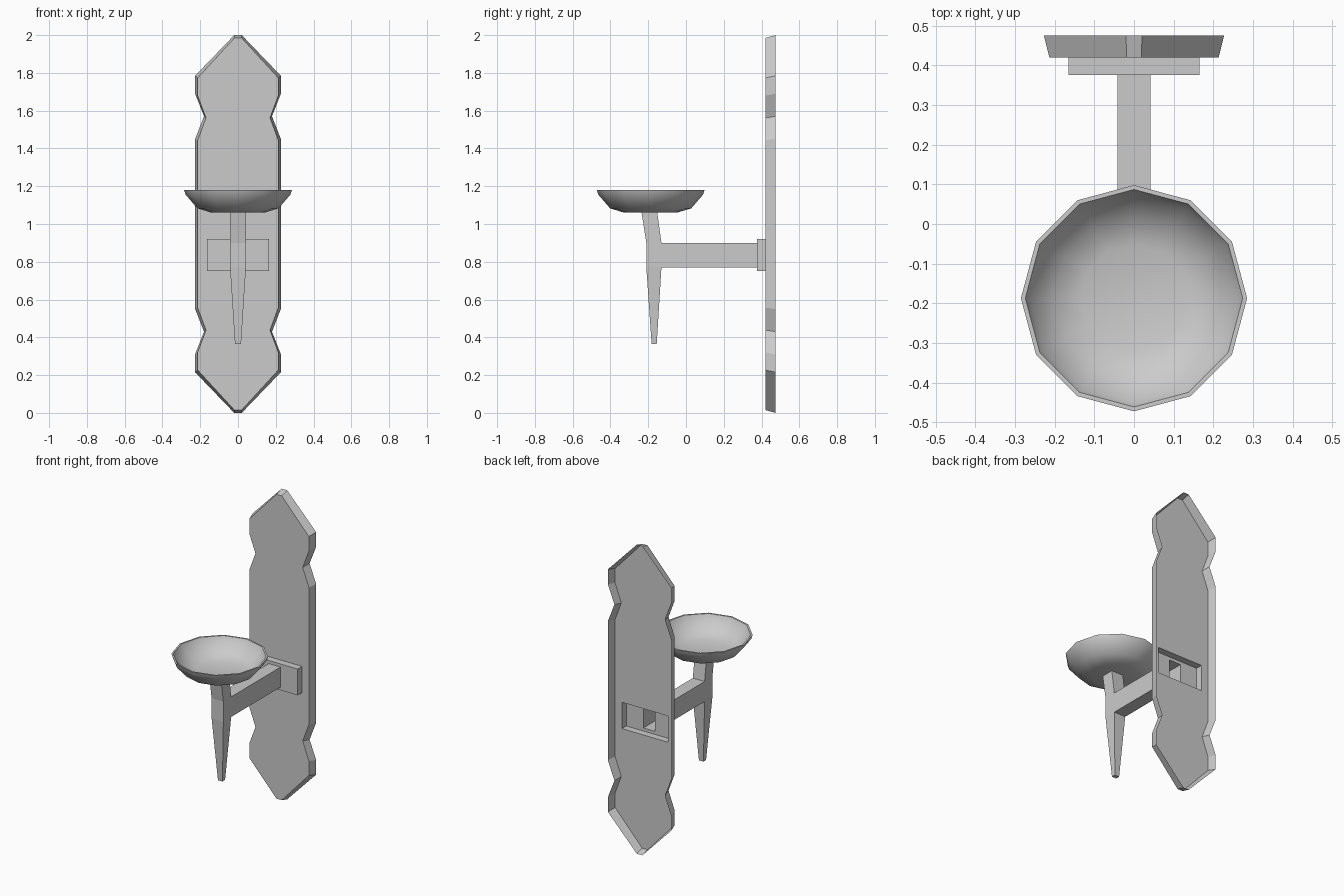
import bpy, bmesh, math

cube = bpy.data.objects.get("Cube")
if cube:
    bpy.data.objects.remove(cube, do_unlink=True)

metal = bpy.data.materials.new("grey_metal")
metal.use_nodes = True
metal.diffuse_color = (0.6, 0.6, 0.6, 1)
metal.node_tree.nodes["Principled BSDF"].inputs["Base Color"].default_value = (0.6, 0.6, 0.6, 1)


def finish(name, bm):
    mesh = bpy.data.meshes.new(name)
    bm.to_mesh(mesh)
    bm.free()
    mesh.materials.append(metal)
    obj = bpy.data.objects.new(name, mesh)
    bpy.context.collection.objects.link(obj)
    return obj


def skin(loops, cap_start=False, cap_end=False, skip=()):
    """Join matching rings of points with quads; skip holds (ring, side) gaps."""
    bm = bmesh.new()
    rings = [[bm.verts.new(p) for p in loop] for loop in loops]
    n = len(rings[0])
    for k, (a, b) in enumerate(zip(rings, rings[1:])):
        for i in range(n):
            j = (i + 1) % n
            if (k, i) not in skip:
                bm.faces.new((a[i], a[j], b[j], b[i]))
    if cap_start:
        bm.faces.new(rings[0][::-1])
    if cap_end:
        bm.faces.new(rings[-1])
    return bm, rings


def upright_rect(w, z0, z1, y):
    return [(-w, y, z0), (w, y, z0), (w, y, z1), (-w, y, z1)]


def level_rect(w, y0, y1, z):
    return [(-w, y0, z), (w, y0, z), (w, y1, z), (-w, y1, z)]


BACK, FRONT, BASE_FRONT = 0.475, 0.42, 0.375
base_rect = (0.165, 0.75, 0.92)
arm_rect = (0.042, 0.77, 0.90)

# Wall plate: flared, open-backed shell with an opening behind the bracket
quarter = [(0.227, 0.45), (0.18, 0.57), (0.227, 0.69), (0.227, 0.785), (0.02, 1.0)]
right_side = [(x, -z) for x, z in reversed(quarter)] + quarter
outline = right_side + [(-x, z) for x, z in reversed(right_side)]
bm, rings = skin([[(x, BACK, 1 + z) for x, z in outline],
                  [(x * 0.94, FRONT, 1 + z * 0.985) for x, z in outline]])
hole = [bm.verts.new(p) for p in upright_rect(*base_rect, FRONT)]
edges = [bm.edges.new((hole[i], hole[(i + 1) % 4])) for i in range(4)]
rim = rings[1]
edges += [bm.edges.get((rim[i], rim[(i + 1) % len(rim)])) for i in range(len(rim))]
bmesh.ops.triangle_fill(bm, edges=edges, use_beauty=True, normal=(0, -1, 0))
for face in bm.faces:
    face.normal_update()
    if face.normal.y > 0.9:
        face.normal_flip()
finish("wall_plate", bm)

# Bracket base and hollow arm, both open towards the wall
finish("bracket_base", skin([upright_rect(*base_rect, FRONT),
                             upright_rect(*base_rect, BASE_FRONT),
                             upright_rect(*arm_rect, BASE_FRONT)])[0])
finish("arm", skin([upright_rect(*arm_rect, BASE_FRONT),
                    upright_rect(*arm_rect, -0.13)])[0])

# Tapered post, open where the arm joins it
finish("post", skin([level_rect(0.016, -0.182, -0.155, 0.365),
                     level_rect(0.042, -0.21, -0.13, 0.77),
                     level_rect(0.042, -0.21, -0.13, 0.90),
                     level_rect(0.042, -0.235, -0.152, 1.06)],
                    cap_start=True, skip={(1, 2)})[0])

# Twelve-sided dish: outside from the foot to the rim, then back down inside
profile = [(0.14, 1.06), (0.215, 1.083), (0.277, 1.155), (0.285, 1.18),
           (0.274, 1.18), (0.262, 1.155), (0.205, 1.095), (0.135, 1.073)]
turns = [math.tau * i / 12 for i in range(12)]
dish = finish("dish", skin([[(r * math.cos(a), -0.187 + r * math.sin(a), z) for a in turns]
                            for r, z in profile], cap_start=True, cap_end=True)[0])
bpy.context.view_layer.objects.active = dish
dish.select_set(True)
bpy.ops.object.shade_smooth_by_angle(angle=math.radians(50))
